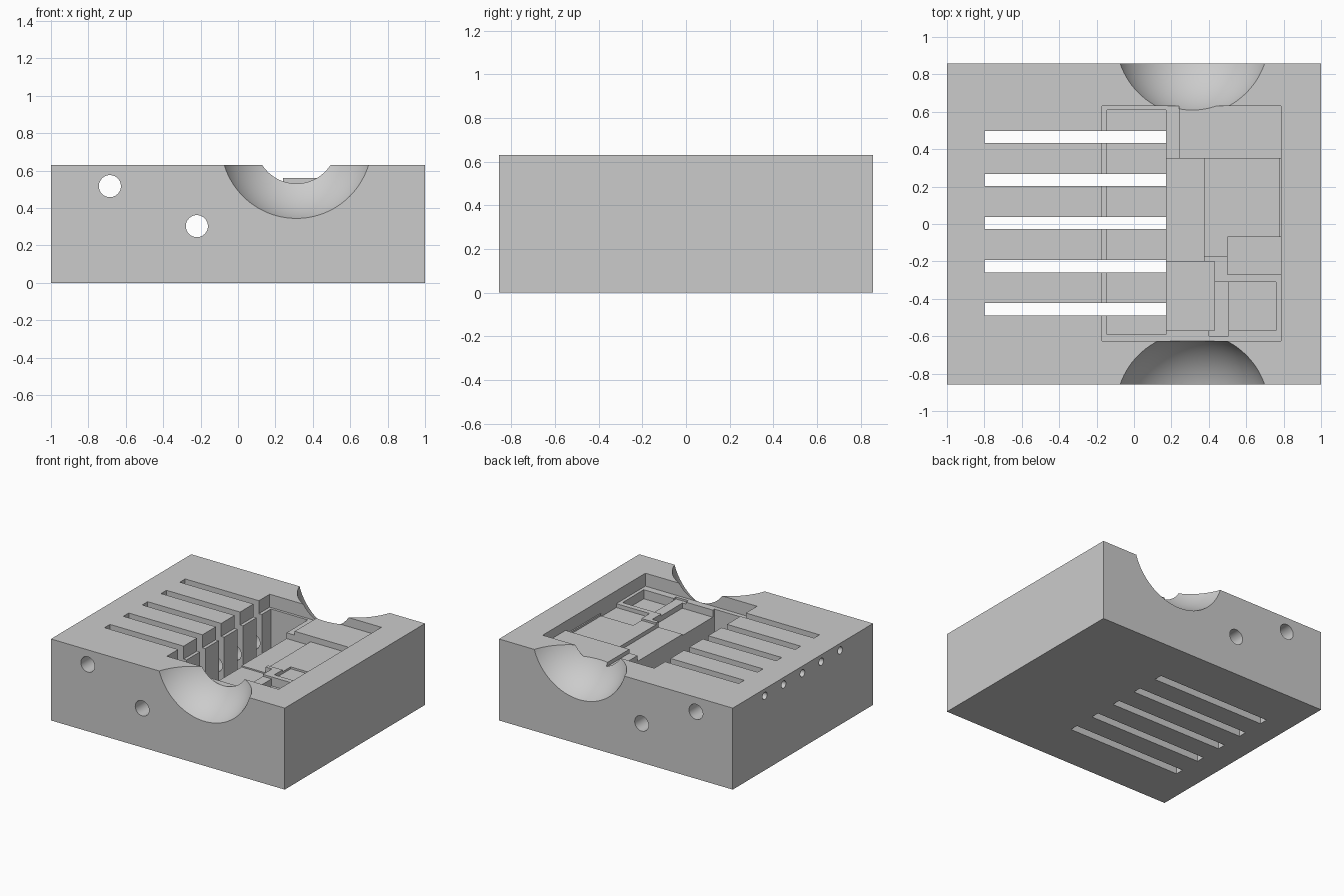
import bpy
import math

cube = bpy.data.objects.get("Cube")
if cube:
    bpy.data.objects.remove(cube, do_unlink=True)

HEIGHT = 0.63
HALF_Y = 0.857

grey = bpy.data.materials.new("plain grey")
grey.use_nodes = True
colour = (0.6, 0.6, 0.6, 1)
grey.diffuse_color = colour
grey.node_tree.nodes["Principled BSDF"].inputs["Base Color"].default_value = colour


def box(name, x0, x1, y0, y1, z0, z1=0.9):
    """Box between two corners."""
    bpy.ops.mesh.primitive_cube_add(
        size=1, location=((x0 + x1) / 2, (y0 + y1) / 2, (z0 + z1) / 2))
    ob = bpy.context.object
    ob.name = name
    ob.scale = (x1 - x0, y1 - y0, z1 - z0)
    bpy.ops.object.transform_apply(location=True, rotation=True, scale=True)
    ob.data.materials.append(grey)
    return ob


def rod(name, radius, length, location, rotation):
    """Round drill for a hole."""
    bpy.ops.mesh.primitive_cylinder_add(
        vertices=48, radius=radius, depth=length, location=location, rotation=rotation)
    ob = bpy.context.object
    ob.name = name
    ob.data.materials.append(grey)
    return ob


def ball(name, radius, location):
    bpy.ops.mesh.primitive_uv_sphere_add(
        segments=96, ring_count=64, radius=radius, location=location)
    ob = bpy.context.object
    ob.name = name
    ob.data.materials.append(grey)
    return ob


def carve(target, cutter):
    """Subtract a cutter and throw it away."""
    cutter.hide_render = True
    bpy.ops.object.select_all(action='DESELECT')
    target.select_set(True)
    bpy.context.view_layer.objects.active = target
    mod = target.modifiers.new("cut", 'BOOLEAN')
    mod.operation = 'DIFFERENCE'
    mod.solver = 'EXACT'
    mod.object = cutter
    bpy.ops.object.modifier_apply(modifier=mod.name)
    bpy.data.objects.remove(cutter, do_unlink=True)


# Solid block
body = box("case_body", -1, 1, -HALF_Y, HALF_Y, 0, HEIGHT)

# Stepped recess: x range, y range, floor height
recesses = [
    ("upper_shelf", -0.17, 0.785, -0.625, 0.63, 0.56),
    ("main_floor", -0.17, 0.785, -0.625, 0.35, 0.53),
    ("side_floor", -0.17, 0.24, 0.3, 0.63, 0.53),
    ("large_bay", 0.375, 0.775, -0.17, 0.35, 0.515),
    ("cable_channel", 0.40, 0.505, -0.6, -0.31, 0.515),
    ("end_bay", 0.5, 0.785, -0.27, -0.07, 0.5),
    ("long_bay", 0.1, 0.375, -0.2, 0.35, 0.485),
    ("front_bay", 0.1, 0.43, -0.57, -0.2, 0.475),
    ("square_bay", 0.505, 0.76, -0.57, -0.31, 0.46),
    ("deep_compartment", -0.145, 0.17, -0.59, 0.61, 0.07),
]
for recess in recesses:
    carve(body, box(*recess))

# Five slots right through the block, each with a small side hole
for i in range(5):
    y = -0.455 + 0.23 * i
    carve(body, box("slot", -0.8, 0.17, y - 0.033, y + 0.033, -0.2))
    carve(body, rod("side_hole", 0.028, 0.35, (-0.925, y, 0.575),
                    (0, math.pi / 2, 0)))

# Long round holes from front to back
for x, z in ((-0.685, 0.517), (-0.22, 0.303)):
    carve(body, rod("long_hole", 0.059, 2.2, (x, 0, z), (math.pi / 2, 0, 0)))

# Round finger scoops at front and back
for side in (-1, 1):
    carve(body, ball("finger_scoop", 0.425, (0.312, side * 0.99, 0.748)))

# Smooth scoops and holes, sharp edges elsewhere
bpy.ops.object.select_all(action='DESELECT')
body.select_set(True)
bpy.context.view_layer.objects.active = body
bpy.ops.object.shade_smooth_by_angle(angle=math.radians(25))
